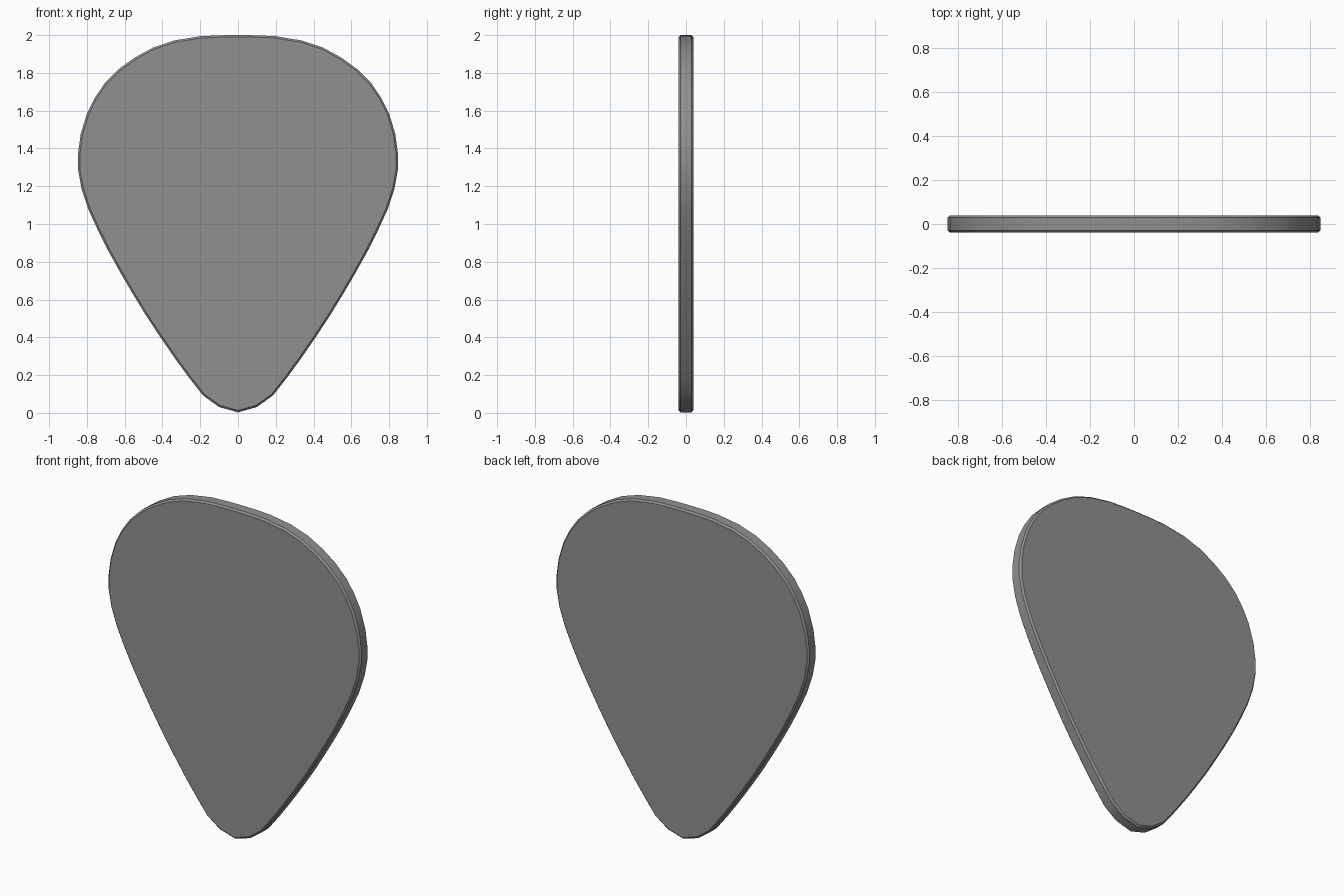
import bpy, bmesh, math

if "Cube" in bpy.data.objects:
    bpy.data.objects.remove(bpy.data.objects["Cube"])

# Right half of the outline, from bottom tip to top centre (x, z)
half = [(0, 0.003), (0.1, 0.031), (0.185, 0.092), (0.262, 0.19), (0.335, 0.29),
        (0.412, 0.402), (0.488, 0.517), (0.56, 0.635), (0.627, 0.75), (0.688, 0.86),
        (0.743, 0.97), (0.791, 1.075), (0.828, 1.185), (0.847, 1.29), (0.847, 1.37),
        (0.833, 1.475), (0.8, 1.585), (0.76, 1.665), (0.706, 1.745), (0.631, 1.82),
        (0.548, 1.88), (0.45, 1.934), (0.335, 1.972), (0.2, 1.994), (0.1, 1.999), (0, 2.0)]
outline = half + [(-x, z) for x, z in half[-2:0:-1]]
HALF_THICK = 0.039

# Flat plate extruded from the outline
bm = bmesh.new()
face = bm.faces.new([bm.verts.new((x, -HALF_THICK, z)) for x, z in outline])
ext = bmesh.ops.extrude_face_region(bm, geom=[face], use_keep_orig=True)
for v in ext["geom"]:
    if isinstance(v, bmesh.types.BMVert):
        v.co.y = HALF_THICK
bmesh.ops.recalc_face_normals(bm, faces=bm.faces)

# Small chamfer around both rims
rims = [e for e in bm.edges if e.verts[0].co.y * e.verts[1].co.y > 0]
bmesh.ops.bevel(bm, geom=rims, offset=0.01, segments=1, affect='EDGES', profile=0.5)

mesh = bpy.data.meshes.new("pick_plate")
bm.to_mesh(mesh)
bm.free()
plate = bpy.data.objects.new("pick_plate", mesh)
bpy.context.collection.objects.link(plate)

# Dark grey material
mat = bpy.data.materials.new("dark_grey")
mat.diffuse_color = (0.28, 0.28, 0.28, 1)
mat.use_nodes = True
mat.node_tree.nodes["Principled BSDF"].inputs["Base Color"].default_value = mat.diffuse_color
mesh.materials.append(mat)

# Smooth rim, sharp chamfer edges
bpy.context.view_layer.objects.active = plate
plate.select_set(True)
bpy.ops.object.shade_smooth_by_angle(angle=math.radians(30))
